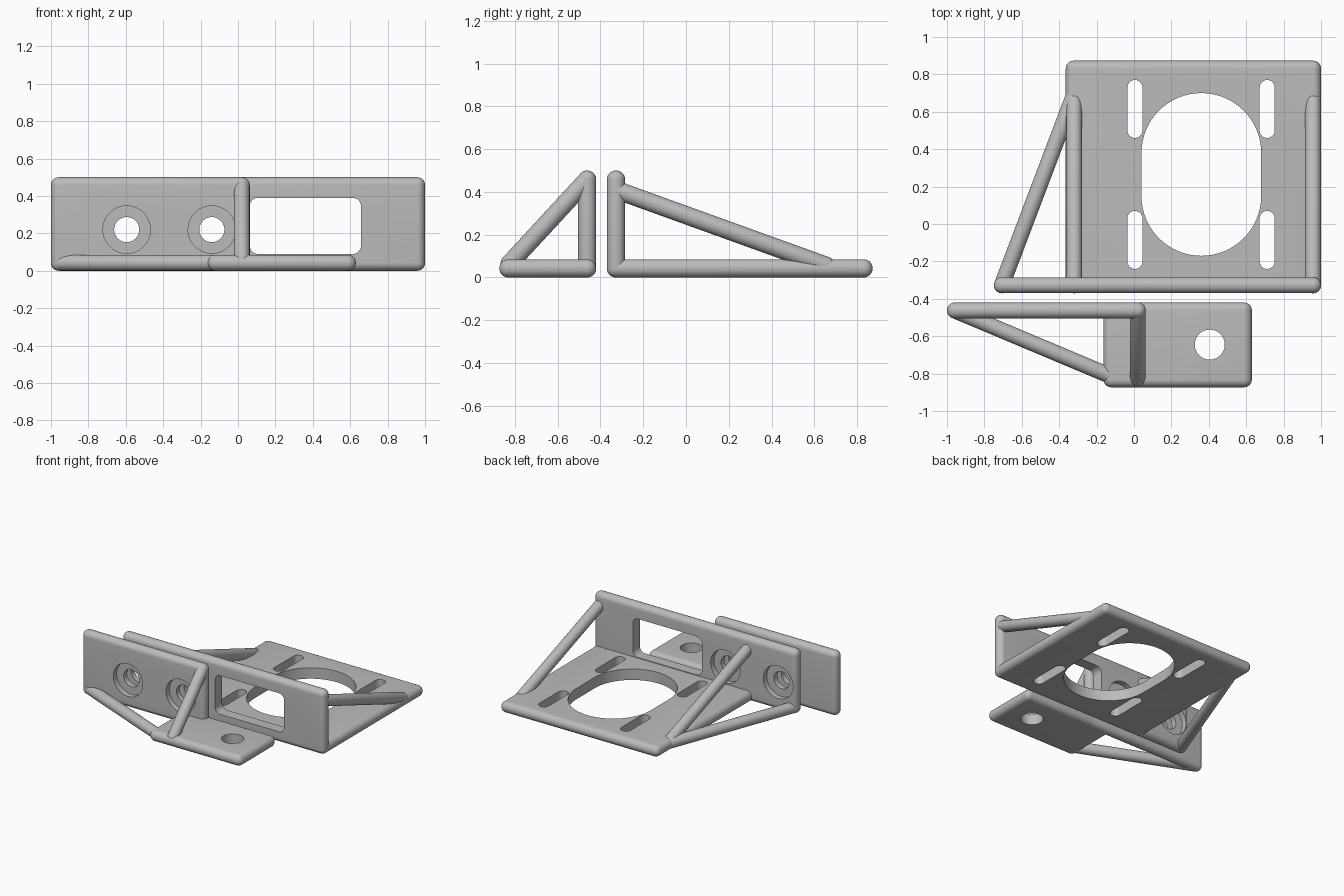
import bpy, bmesh, math
from mathutils import Vector, Matrix

cube = bpy.data.objects.get("Cube")
if cube:
    bpy.data.objects.remove(cube, do_unlink=True)

T = 0.085          # plate thickness and strut diameter
R = T / 2

grey = bpy.data.materials.new("light_grey")
grey.use_nodes = True
grey.diffuse_color = (0.5, 0.5, 0.5, 1)
grey.node_tree.nodes["Principled BSDF"].inputs["Base Color"].default_value = (0.5, 0.5, 0.5, 1)


def add_object(name, bm):
    bmesh.ops.recalc_face_normals(bm, faces=bm.faces)
    mesh = bpy.data.meshes.new(name)
    bm.to_mesh(mesh)
    bm.free()
    mesh.materials.append(grey)
    obj = bpy.data.objects.new(name, mesh)
    bpy.context.collection.objects.link(obj)
    return obj


def activate(obj):
    bpy.ops.object.select_all(action='DESELECT')
    obj.select_set(True)
    bpy.context.view_layer.objects.active = obj


def cutter(centre, width, height, radius, depth, upright):
    """Rounded-rectangle prism; upright ones cut through along y, others along z."""
    bm = bmesh.new()
    steps = 16
    ring = []
    for quarter, (sx, sy) in enumerate([(1, 1), (-1, 1), (-1, -1), (1, -1)]):
        for i in range(steps + 1):
            a = (quarter + i / steps) * math.pi / 2
            ring.append(bm.verts.new((sx * (width / 2 - radius) + radius * math.cos(a),
                                      sy * (height / 2 - radius) + radius * math.sin(a),
                                      -depth / 2)))
    bmesh.ops.remove_doubles(bm, verts=bm.verts, dist=1e-5)
    face = bm.faces.new([v for v in ring if v.is_valid])
    top = bmesh.ops.extrude_face_region(bm, geom=[face])["geom"]
    bmesh.ops.translate(bm, vec=(0, 0, depth),
                        verts=[g for g in top if isinstance(g, bmesh.types.BMVert)])
    if upright:
        bm.transform(Matrix.Rotation(math.pi / 2, 4, 'X'))
    bm.transform(Matrix.Translation(centre))
    obj = add_object("hole_cutter", bm)
    obj.hide_render = True
    return obj


def plate(name, low, high, cutters=()):
    """Plate with fully rounded edges and holes cut through it."""
    low, high = Vector(low), Vector(high)
    bm = bmesh.new()
    bmesh.ops.create_cube(bm, size=1)
    bm.transform(Matrix.Translation((low + high) / 2) @ Matrix.Diagonal((*(high - low), 1)))
    bmesh.ops.bevel(bm, geom=bm.edges[:], offset=R - 0.001, segments=8,
                    profile=0.5, affect='EDGES')
    obj = add_object(name, bm)
    activate(obj)
    for c in cutters:
        mod = obj.modifiers.new("hole", 'BOOLEAN')
        mod.operation = 'DIFFERENCE'
        mod.solver = 'EXACT'
        mod.object = c
        bpy.ops.object.modifier_apply(modifier=mod.name)
        bpy.data.objects.remove(c, do_unlink=True)
    bpy.ops.object.shade_smooth_by_angle(angle=math.radians(35))


def strut(name, start, end):
    """Round bar with hemispherical ends."""
    start, end = Vector(start), Vector(end)
    axis = end - start
    bm = bmesh.new()
    bmesh.ops.create_uvsphere(bm, u_segments=32, v_segments=17, radius=R)
    for v in bm.verts:
        if v.co.z > 0:
            v.co.z += axis.length
    bm.transform(Matrix.Translation(start) @ axis.to_track_quat('Z', 'Y').to_matrix().to_4x4())
    activate(add_object(name, bm))
    bpy.ops.object.shade_smooth_by_angle(angle=math.radians(35))


def screw_holes(y_mid, y_face):
    """Two through holes, each with a counterbore on the given face."""
    cuts = []
    for x in (-0.595, -0.14):
        cuts.append(cutter((x, y_mid, 0.22), 0.134, 0.134, 0.067, 0.3, True))
        cuts.append(cutter((x, y_face, 0.22), 0.254, 0.254, 0.127, T, True))
    return cuts


# Large bracket: base with oval opening and four slots
slots = [cutter((x, y, R), 0.08, 0.31, 0.04, 0.3, False)
         for x in (0.005, 0.712) for y in (-0.085, 0.615)]
opening = cutter((0.36, 0.265, R), 0.64, 0.87, 0.32, 0.3, False)
plate("large_base", (-0.365, -0.37, 0), (1, 0.873, T), slots + [opening])

# Large bracket: upright wall with window and screw holes
window = cutter((0.36, -0.33, 0.24), 0.595, 0.30, 0.045, 0.3, True)
plate("large_wall", (-0.75, -0.37, 0), (1, -0.37 + T, 0.5),
      [window] + screw_holes(-0.33, -0.37 + T))

# Large bracket: braces
for side, x in (("right", -0.32), ("left", 0.957)):
    strut("large_brace_" + side, (x, -0.328, 0.41), (x, 0.655, 0.055))
strut("large_floor_brace", (-0.707, -0.328, R), (-0.325, 0.68, R))

# Small bracket: base with bolt hole, upright wall, braces
bolt = cutter((0.405, -0.645, R), 0.16, 0.16, 0.08, 0.3, False)
plate("small_base", (-0.163, -0.873, 0), (0.63, -0.42, T), [bolt])
plate("small_wall", (-1, -0.42 - T, 0), (0.063, -0.42, 0.5),
      screw_holes(-0.46, -0.42 - T))
strut("small_brace", (0.02, -0.463, 0.457), (0.02, -0.825, 0.065))
strut("small_floor_brace", (-0.957, -0.463, R), (-0.12, -0.815, R))
